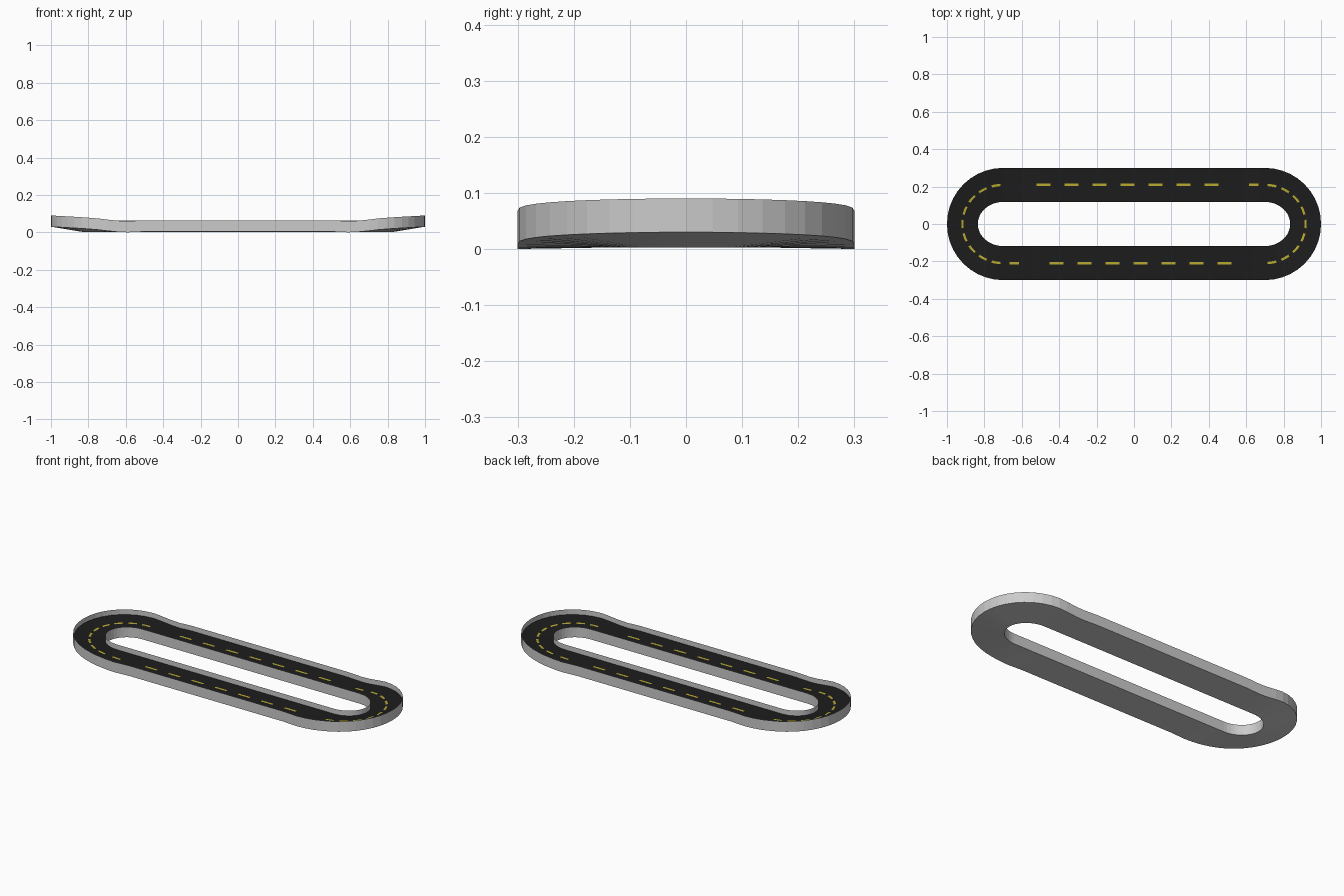
import bpy
import math

if "Cube" in bpy.data.objects:
    bpy.data.objects.remove(bpy.data.objects["Cube"])

HALF, OUT, INX, INY = 0.7, 0.3, 0.135, 0.118   # straight half length, end radii
ARC = math.pi * 0.21
LOOP = 2 * (2 * HALF + ARC)
HEIGHT, FLOOR = 0.06, 0.03                     # wall height, road level


def interp(x, pts):
    for (a, u), (b, v) in zip(pts, pts[1:]):
        if x <= b:
            return u + (v - u) * (x - a) / (b - a)
    return pts[-1][1]


def point(s, w, h):
    """Point on the loop: s along it, w from inner (0) to outer (1) edge, h above base."""
    s %= LOOP
    sign = 1
    if s >= LOOP / 2:                          # second half is the first turned by 180 degrees
        s -= LOOP / 2
        sign = -1
    if s < 2 * HALF:                           # straight
        x = s - HALF
        y = -(INY + (OUT - INY) * w)
        lift = interp(abs(x), [(0, .004), (.5, .004), (.59, 0), (.64, .002), (.7, .008)])
    else:                                      # banked end
        t = -math.pi / 2 + math.pi * (s - 2 * HALF) / ARC
        x = HALF + (INX + (OUT - INX) * w) * math.cos(t)
        y = (INY + (OUT - INY) * w) * math.sin(t)
        lift = .008 + .022 * max(0, math.cos(t)) ** 0.7
    return (sign * x, sign * y, .003 + (lift - .003) * w + h)


def make(name, verts, faces, color=None):
    me = bpy.data.meshes.new(name)
    me.from_pydata(verts, [], faces)
    ob = bpy.data.objects.new(name, me)
    bpy.context.collection.objects.link(ob)
    if color:
        mat = bpy.data.materials.new(name)
        mat.diffuse_color = (*color, 1)
        mat.use_nodes = True
        mat.node_tree.nodes["Principled BSDF"].inputs["Base Color"].default_value = mat.diffuse_color
        me.materials.append(mat)
    return ob


def sweep(name, profile, stations, color=None):
    n, m = len(stations), len(profile)
    verts = [point(s, w, h) for s in stations for w, h in profile]
    faces = []
    for i in range(n):
        j = (i + 1) % n
        for k in range(m - 1):
            faces.append((i * m + k, i * m + k + 1, j * m + k + 1, j * m + k))
    return make(name, verts, faces, color)


# Stations round the loop
half = [x + HALF for x in (-.7, -.67, -.64, -.615, -.59, -.55, -.5, 0, .5, .55, .59, .615, .64, .67)]
half += [2 * HALF + ARC * i / 20 for i in range(20)]
stations = half + [s + LOOP / 2 for s in half]

# Open-topped grey shell: inner wall, underside, outer wall
sweep("track_shell", [(0, HEIGHT), (0, 0), (1, 0), (1, HEIGHT)], stations)

# Black road recessed between the walls
sweep("road_surface", [(1, FLOOR), (0, FLOOR)], stations, (.012, .012, .012))

# Yellow dashed centre line
dashes = []
for base in (0, LOOP / 2):
    dashes += [(base + HALF - .64 + .15 * k + .075, .075) for k in range(1, 8)]
    dashes += [(base + HALF - .64, .05)]
    dashes += [(base + 2 * HALF + ARC * (i + .5) / 9, .045) for i in range(9)]
verts, faces = [], []
for c, length in dashes:
    for k in range(4):
        s0, s1 = c + length * (k / 4 - .5), c + length * ((k + 1) / 4 - .5)
        b = len(verts)
        verts += [point(s, w, FLOOR + .0015) for s, w in
                  ((s0, .465), (s0, .535), (s1, .535), (s1, .465))]
        faces.append((b, b + 1, b + 2, b + 3))
make("lane_dashes", verts, faces, (.48, .40, .03))
